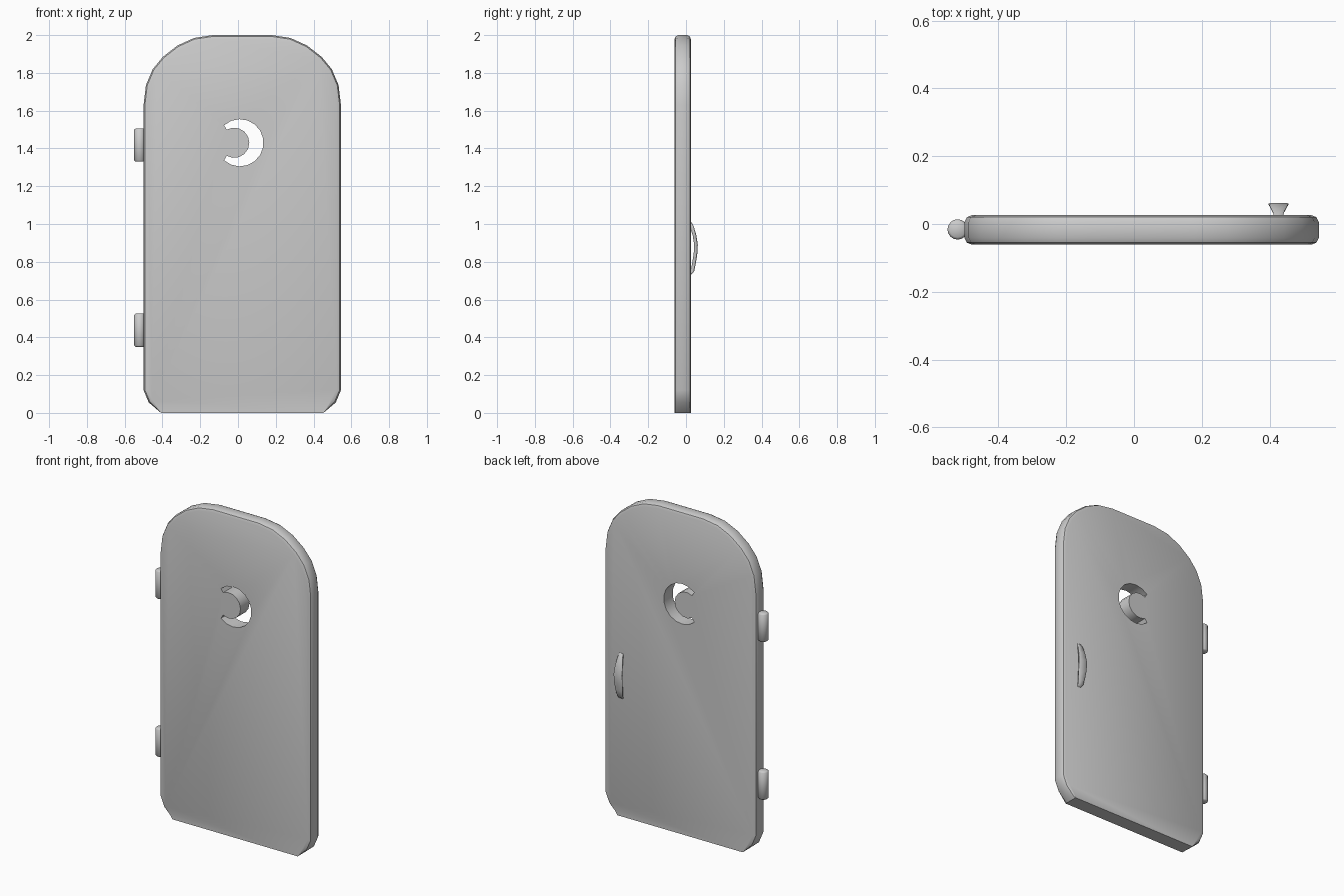
import bpy, bmesh
from math import sin, cos, radians, pi
from mathutils import Vector

if "Cube" in bpy.data.objects:
    bpy.data.objects.remove(bpy.data.objects["Cube"])


def loft(name, rings):
    """Closed solid skinned through equal-sized rings of points."""
    bm = bmesh.new()
    loops = [[bm.verts.new(p) for p in ring] for ring in rings]
    n = len(loops[0])
    for a, b in zip(loops, loops[1:]):
        for i in range(n):
            j = (i + 1) % n
            bm.faces.new((a[i], a[j], b[j], b[i]))
    bm.faces.new(loops[0][::-1])
    bm.faces.new(loops[-1])
    bmesh.ops.recalc_face_normals(bm, faces=bm.faces)
    me = bpy.data.meshes.new(name)
    bm.to_mesh(me)
    bm.free()
    ob = bpy.data.objects.new(name, me)
    bpy.context.collection.objects.link(ob)
    return ob


def smooth(ob, angle=35):
    bpy.ops.object.select_all(action='DESELECT')
    bpy.context.view_layer.objects.active = ob
    ob.select_set(True)
    bpy.ops.object.shade_smooth_by_angle(angle=radians(angle))


# Door outline: right half mirrored about the panel's centre line
CX = 0.0225
half = [(0.43, 0), (0.495, 0.055), (0.5225, 0.12), (0.5225, 1.63),
        (0.51, 1.735), (0.474, 1.82), (0.42, 1.885), (0.343, 1.945),
        (0.255, 1.985), (0.155, 2.0)]
outline = [Vector(p) for p in half] + [Vector((-x, z)) for x, z in reversed(half)]


def door_ring(inset, y):
    ring = []
    n = len(outline)
    for i, p in enumerate(outline):
        d1 = (p - outline[i - 1]).normalized()
        d2 = (outline[(i + 1) % n] - p).normalized()
        n1, n2 = Vector((-d1.y, d1.x)), Vector((-d2.y, d2.x))
        q = p + (n1 + n2) * inset / (1 + n1.dot(n2))
        if p.y == 0:  # bottom edge stays sharp
            q = Vector((p.x, 0))
        ring.append((CX + q.x, y, q.y))
    return ring


# Door panel with rounded rims front and back
door = loft("door_panel", [door_ring(d, y) for d, y in (
    (0.022, -0.061), (0.007, -0.055), (0, -0.041),
    (0, 0.006), (0.007, 0.02), (0.022, 0.026))])


# Crescent window cut through the panel
def arc(cx, cz, r, a0, a1, n):
    return [(cx + r * cos(radians(a0 + (a1 - a0) * i / n)),
             cz + r * sin(radians(a0 + (a1 - a0) * i / n))) for i in range(n + 1)]


moon = arc(0.01, 1.43, 0.125, -132, 132, 13) + arc(-0.02, 1.43, 0.08, 120, -120, 10)
cutter = loft("crescent_cutter", [[(x, y, z) for x, z in moon] for y in (-0.2, 0.2)])
cutter.hide_render = True
mod = door.modifiers.new("crescent", 'BOOLEAN')
mod.object = cutter
mod.operation = 'DIFFERENCE'
mod.solver = 'EXACT'
bpy.context.view_layer.objects.active = door
door.select_set(True)
bpy.ops.object.modifier_apply(modifier=mod.name)
bpy.data.objects.remove(cutter)
smooth(door)

# Hinge barrels
for name, z in (("lower_hinge", 0.4375), ("upper_hinge", 1.4175)):
    rings = [[(-0.52 + r * cos(2 * pi * i / 16), -0.016 + r * sin(2 * pi * i / 16), z + h)
              for i in range(16)]
             for r, h in ((0.023, -0.0875), (0.03, -0.081), (0.03, 0.081), (0.023, 0.0875))]
    smooth(loft(name, rings), 50)

# Bowed pull handle on the back: (y, z, half width) along its centre line
path = [Vector(p) for p in ((0.018, 1.008, 0.013), (0.032, 0.985, 0.018),
                            (0.045, 0.94, 0.025), (0.053, 0.89, 0.029),
                            (0.05, 0.84, 0.029), (0.042, 0.79, 0.024),
                            (0.034, 0.75, 0.018), (0.018, 0.738, 0.013))]
section = [(-1, 0.7), (-0.85, 1), (0.85, 1), (1, 0.7), (0.75, -0.6),
           (0.5, -1), (-0.5, -1), (-0.75, -0.6)]
rings = []
for i, p in enumerate(path):
    t = (path[min(i + 1, len(path) - 1)] - path[max(i - 1, 0)]).to_2d().normalized()
    out = Vector((-t.y, t.x)) * 0.0095
    rings.append([(0.426 + u * p.z, p.x + v * out.x, p.y + v * out.y) for u, v in section])
smooth(loft("handle", rings), 60)
